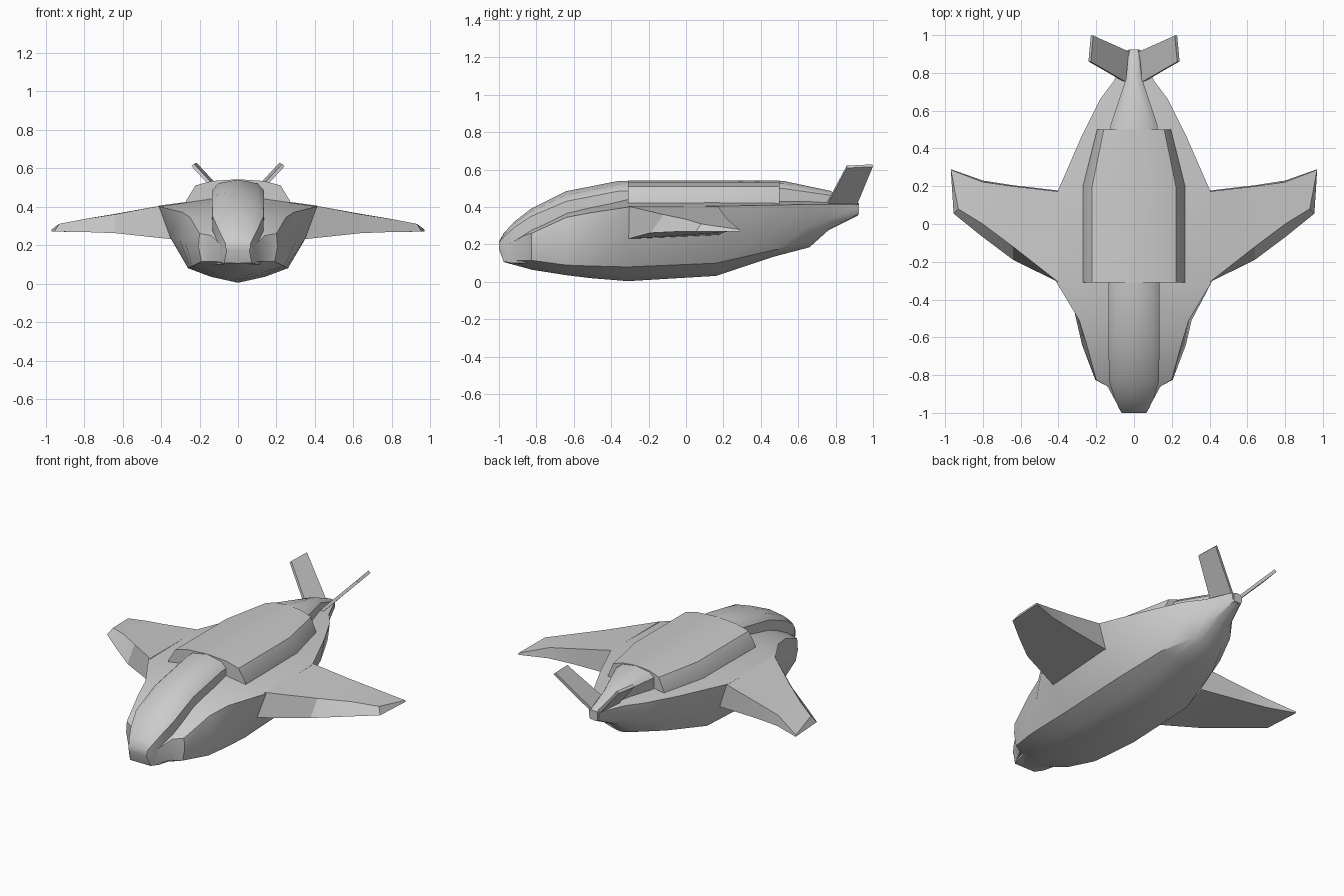
import bpy, bmesh
from mathutils import Vector


def finish(name, bm, angle):
    bmesh.ops.recalc_face_normals(bm, faces=bm.faces)
    me = bpy.data.meshes.new(name)
    bm.to_mesh(me)
    bm.free()
    ob = bpy.data.objects.new(name, me)
    bpy.context.collection.objects.link(ob)
    bpy.ops.object.select_all(action='DESELECT')
    ob.select_set(True)
    bpy.context.view_layer.objects.active = ob
    bpy.ops.object.shade_smooth_by_angle(angle=angle)
    return ob


def loft(name, rings, angle=0.6):
    """Skin equal-sized closed rings and cap both ends."""
    bm = bmesh.new()
    vs = [[bm.verts.new(p) for p in r] for r in rings]
    n = len(vs[0])
    for a, b in zip(vs, vs[1:]):
        for i in range(n):
            j = (i + 1) % n
            bm.faces.new((a[i], a[j], b[j], b[i]))
    bm.faces.new(vs[0])
    bm.faces.new(vs[-1][::-1])
    return finish(name, bm, angle)


def ring(y, half):
    """Half section from bottom centre to top centre, mirrored in x."""
    return [(x, y, z) for x, z in half] + [(-x, y, z) for x, z in half[-2:0:-1]]


# lower hull: y, keel z, lower chine x z, side x z, upper chine x z, deck z
hull = [
    (-.97, .105, .075, .11, .08, .15, .08, .19, .20),
    (-.86, .075, .13, .115, .14, .18, .14, .25, .28),
    (-.825, .065, .19, .115, .205, .19, .20, .26, .31),
    (-.64, .036, .24, .09, .275, .22, .25, .345, .39),
    (-.51, .02, .25, .085, .305, .23, .29, .37, .42),
    (-.31, .004, .26, .08, .35, .235, .41, .40, .46),
    (.16, .032, .26, .10, .36, .25, .41, .405, .46),
    (.47, .135, .19, .17, .25, .27, .275, .41, .45),
    (.66, .185, .10, .21, .165, .30, .18, .415, .44),
    (.76, .275, .06, .285, .09, .33, .105, .415, .43),
    (.92, .355, .025, .362, .035, .38, .035, .415, .42),
]
loft("lower_hull", [ring(y, [(0, k), (xl * .55, k + (zl - k) * .42), (xl, zl),
                             (xm, zm), (xu, zu), (0, d)])
                    for y, k, xl, zl, xm, zm, xu, zu, d in hull])

# central spine with nose: y, half width, bottom z, top z
spine = [
    (-1.0, .065, .175, .215), (-.975, .08, .107, .26), (-.92, .105, .10, .32),
    (-.83, .132, .10, .39), (-.64, .135, .10, .485), (-.36, .135, .15, .54),
    (.52, .125, .25, .54), (.77, .042, .32, .487), (.925, .028, .36, .42),
]
loft("spine", [ring(y, [(0, b), (w * .9, b), (w, b + (t - b) * .3),
                        (w, t - (t - b) * .14), (w * .75, t - (t - b) * .05), (0, t)])
               for y, w, b, t in spine])

# wide dorsal fairing
loft("dorsal_fairing", [ring(y, [(0, .38), (w, .38), (w, .43), (w * .82, .51),
                                 (w * .5, .533), (0, .542)])
                        for y, w in ((-.31, .27), (.2, .27), (.5, .195))])

# wings: low leading, low trailing, top trailing, top leading at each station
wing = [
    [(.34, -.31, .23), (.34, .17, .25), (.40, .172, .405), (.40, -.308, .405)],
    [(.64, -.19, .262), (.64, .205, .265), (.64, .20, .362), (.64, -.12, .36)],
    [(.80, -.07, .268), (.80, .23, .27), (.80, .222, .335), (.80, 0, .335)],
    [(.955, .055, .27), (.97, .29, .27), (.97, .287, .28), (.93, .08, .31)],
]
# V tail fins: outline points base front, tip front, tip back, base back
fin = [Vector(p) for p in ((.035, .745, .40), (.235, .86, .615),
                           (.222, .998, .622), (.025, .91, .41))]
normal = (fin[1] - fin[0]).cross(fin[3] - fin[0]).normalized()

for side, s in (("right", 1), ("left", -1)):
    loft("wing_" + side, [[(s * x, y, z) for x, y, z in r] for r in wing], 0.4)
    faces = [[p + normal * o for p in fin] for o in (-.009, .009)]
    loft("tail_fin_" + side, [[(s * p.x, p.y, p.z) for p in r] for r in faces])
